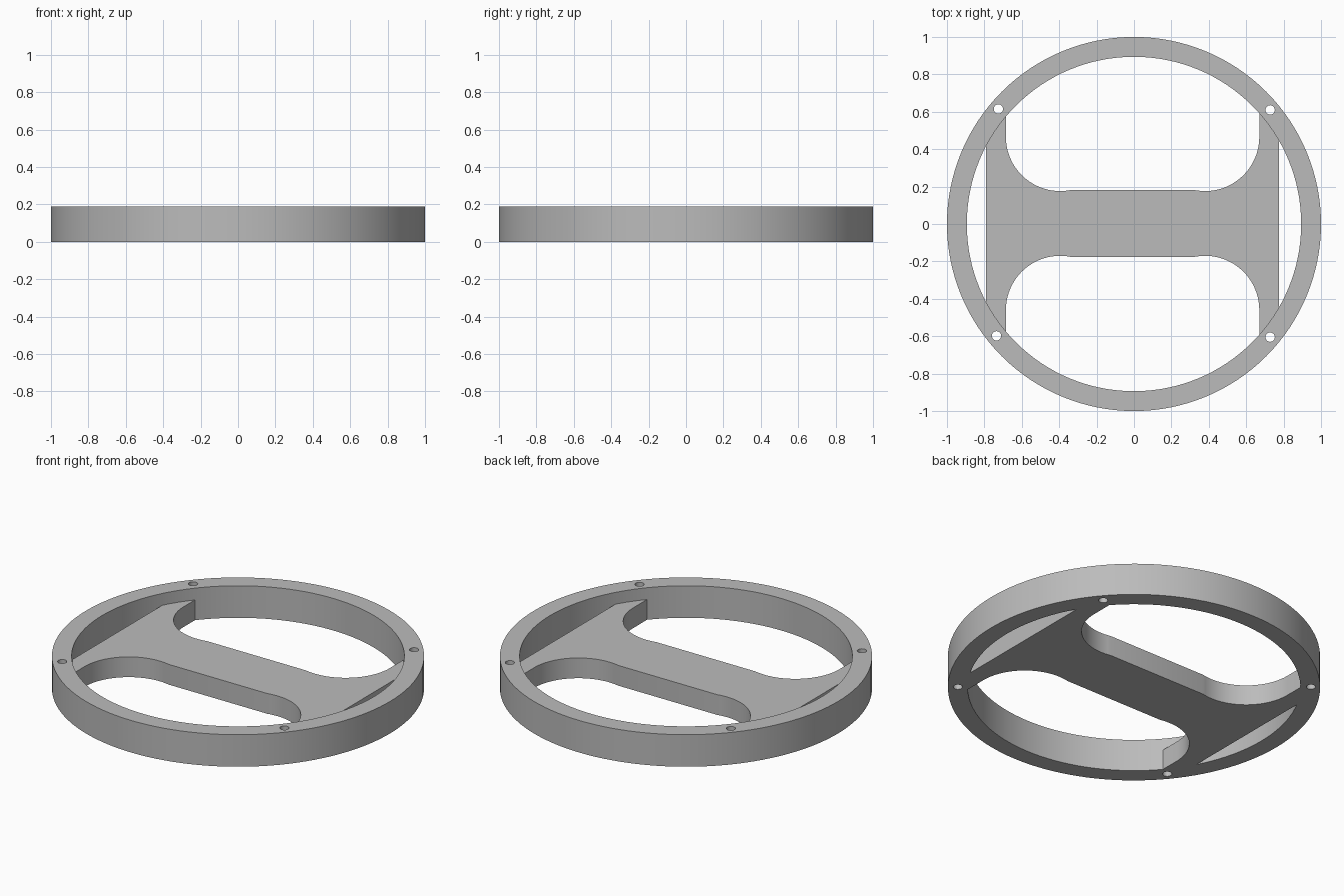
import bpy
import bmesh
from math import sin, cos, sqrt, atan2, acos, pi, radians

OUTER, INNER = 1.0, 0.894
RING_HEIGHT, BRIDGE_HEIGHT = 0.19, 0.12

cube = bpy.data.objects.get("Cube")
if cube:
    bpy.data.objects.remove(cube, do_unlink=True)

grey = bpy.data.materials.new("plain grey")
grey.use_nodes = True
colour = (0.5, 0.5, 0.5, 1)
grey.diffuse_color = colour
grey.node_tree.nodes["Principled BSDF"].inputs["Base Color"].default_value = colour


def arc(cx, cy, radius, start, end, steps):
    """Points along an arc, both ends included."""
    angles = [start + (end - start) * i / steps for i in range(steps + 1)]
    return [(cx + radius * cos(a), cy + radius * sin(a)) for a in angles]


def circle(cx, cy, radius, steps):
    return arc(cx, cy, radius, 0, 2 * pi, steps)[:-1]


def plate(name, loops, height):
    """Fill the closed loops (inner ones become holes) and extrude upward."""
    bm = bmesh.new()
    for loop in loops:
        verts = [bm.verts.new((x, y, 0)) for x, y in loop]
        for a, b in zip(verts, verts[1:] + verts[:1]):
            bm.edges.new((a, b))
    bmesh.ops.triangle_fill(bm, use_beauty=True, use_dissolve=False, edges=bm.edges[:])
    result = bmesh.ops.extrude_face_region(bm, geom=bm.faces[:], use_keep_orig=True)
    top = [g for g in result["geom"] if isinstance(g, bmesh.types.BMVert)]
    bmesh.ops.translate(bm, verts=top, vec=(0, 0, height))
    bmesh.ops.recalc_face_normals(bm, faces=bm.faces[:])
    mesh = bpy.data.meshes.new(name)
    bm.to_mesh(mesh)
    bm.free()
    mesh.materials.append(grey)
    obj = bpy.data.objects.new(name, mesh)
    bpy.context.collection.objects.link(obj)
    bpy.ops.object.select_all(action="DESELECT")
    obj.select_set(True)
    bpy.context.view_layer.objects.active = obj
    bpy.ops.object.shade_smooth_by_angle(angle=radians(30))
    return obj


# Outer ring with four screw holes
holes = [(-0.725, 0.615), (0.728, 0.61), (-0.735, -0.598), (0.728, -0.605)]
loops = [circle(0, 0, OUTER, 128), circle(0, 0, INNER, 128)]
loops += [circle(x, y, 0.025, 20) for x, y in holes]
plate("outer_ring", loops, RING_HEIGHT)


# Lower H-shaped bridge, its arm tips ending on the ring's inner wall
def bridge_corner(sx, sy):
    """One quarter of the outline, from the arm's outer edge to the middle bar."""
    outer_x = 0.7825 - sx * 0.0075
    inner_x = 0.6775 - sx * 0.0075
    bar_y = 0.18 + sy * 0.003
    radius, dip = 0.29, 0.007
    tip = arc(0, 0, INNER, acos(outer_x / INNER), acos(inner_x / INNER), 10)
    turn = pi / 2 + acos((radius - dip) / radius)
    fillet = arc(inner_x - radius, bar_y - dip + radius, radius, 0, -turn, 28)
    return [(sx * x, sy * y) for x, y in tip + fillet]


outline = bridge_corner(1, 1) + bridge_corner(-1, 1)[::-1]
outline += bridge_corner(-1, -1) + bridge_corner(1, -1)[::-1]
plate("bridge", [outline], BRIDGE_HEIGHT)
